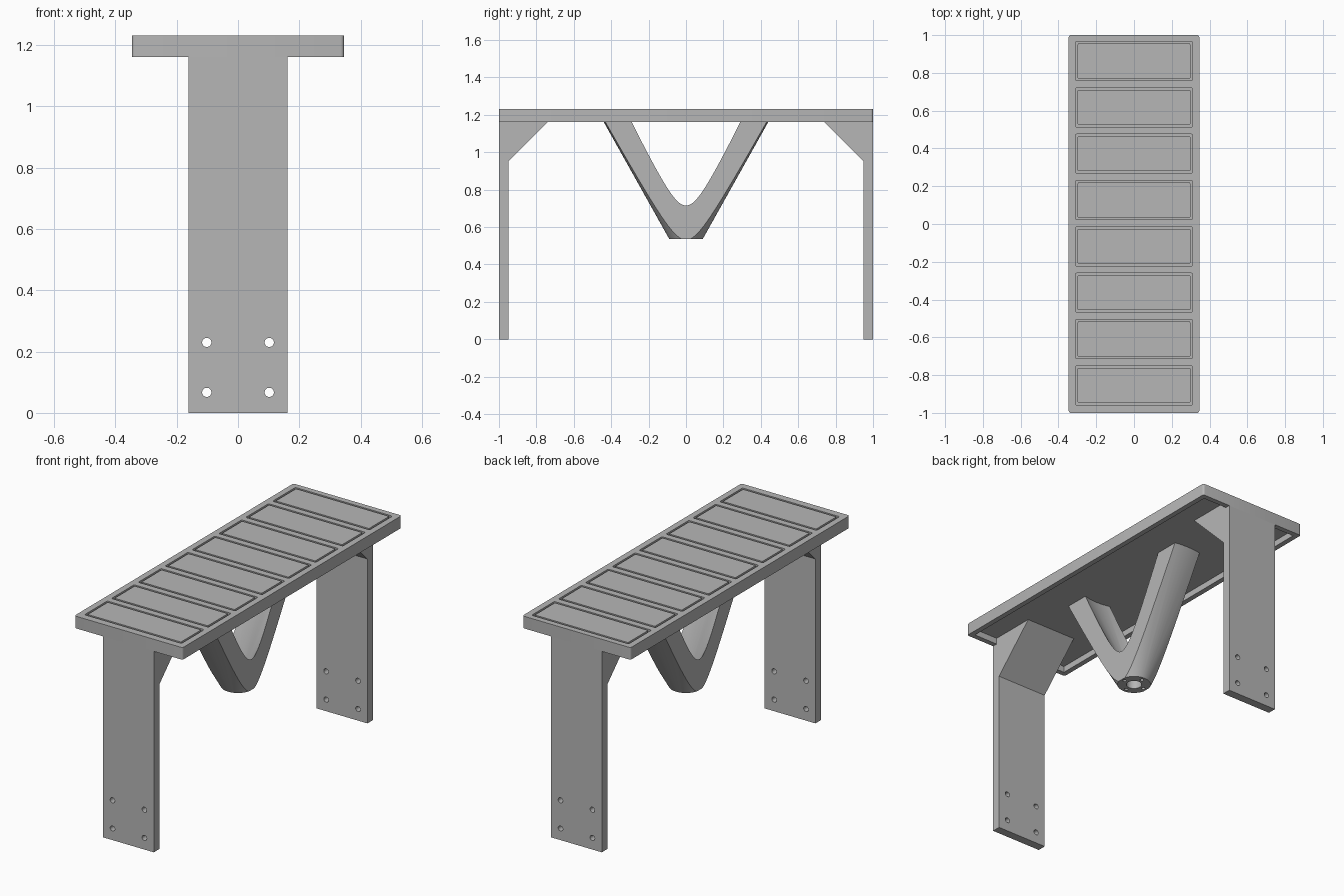
import bpy, bmesh, math
from mathutils import Matrix, Vector

cube = bpy.data.objects.get("Cube")
if cube:
    bpy.data.objects.remove(cube, do_unlink=True)

GREY = (0.47, 0.47, 0.47, 1.0)
mat = bpy.data.materials.new("satin grey")
mat.use_nodes = True
mat.diffuse_color = GREY
mat.node_tree.nodes["Principled BSDF"].inputs["Base Color"].default_value = GREY

TOP, UNDER, POCKET = 1.231, 1.161, 1.197   # slab top, rim underside, pocket ceiling
HALF_W, LEG_W = 0.346, 0.162


def finish(name, bm):
    bmesh.ops.recalc_face_normals(bm, faces=bm.faces)
    mesh = bpy.data.meshes.new(name)
    bm.to_mesh(mesh)
    bm.free()
    mesh.materials.append(mat)
    obj = bpy.data.objects.new(name, mesh)
    bpy.context.collection.objects.link(obj)
    return obj


def add_box(bm, lo, hi, corner=0.0):
    """Axis-aligned box, optionally with rounded vertical corners."""
    lo, hi = Vector(lo), Vector(hi)
    m = Matrix.Translation((lo + hi) / 2) @ Matrix.Diagonal((hi - lo).to_4d())
    verts = bmesh.ops.create_cube(bm, size=1, matrix=m)["verts"]
    if corner:
        edges = {e for v in verts for e in v.link_edges
                 if abs(e.verts[0].co.z - e.verts[1].co.z) > 1e-4}
        bmesh.ops.bevel(bm, geom=list(edges), offset=corner, segments=4,
                        profile=0.5, affect='EDGES')


def add_cone(bm, r1, r2, z1, z2, x=0, y=0, sides=96):
    bmesh.ops.create_cone(bm, cap_ends=True, segments=sides, radius1=r1, radius2=r2,
                          depth=z2 - z1, matrix=Matrix.Translation((x, y, (z1 + z2) / 2)))


def cut(obj, bm, operation='DIFFERENCE'):
    """Apply a boolean with a temporary cutter."""
    cutter = finish("cutter", bm)
    cutter.hide_render = True
    mod = obj.modifiers.new("cut", 'BOOLEAN')
    mod.operation, mod.solver, mod.object = operation, 'EXACT', cutter
    bpy.ops.object.select_all(action='DESELECT')
    bpy.context.view_layer.objects.active = obj
    obj.select_set(True)
    bpy.ops.object.modifier_apply(modifier=mod.name)
    bpy.data.objects.remove(cutter, do_unlink=True)


def smooth(obj):
    bpy.ops.object.select_all(action='DESELECT')
    bpy.context.view_layer.objects.active = obj
    obj.select_set(True)
    bpy.ops.object.shade_smooth_by_angle(angle=math.radians(30))


# Table top: rounded slab, hollow underneath, with eight shallow recesses
bm = bmesh.new()
add_box(bm, (-HALF_W, -1, UNDER), (HALF_W, 1, TOP), 0.012)
table_top = finish("table_top", bm)

bm = bmesh.new()
add_box(bm, (-HALF_W + 0.03, -0.97, UNDER - 0.1), (HALF_W - 0.03, 0.97, POCKET))
cut(table_top, bm)

centres = [0.004 + (i - 3.5) * 0.2453 for i in range(8)]
recess_floor, gap = TOP - 0.013, 0.012
bm = bmesh.new()
for c in centres:
    add_box(bm, (-0.31, c - 0.104, recess_floor), (0.31, c + 0.104, TOP + 0.05), 0.008)
cut(table_top, bm)
smooth(table_top)

# Panels seated in the recesses, leaving a thin groove around each
for i, c in enumerate(centres):
    bm = bmesh.new()
    add_box(bm, (-0.31 + gap, c - 0.104 + gap, recess_floor - 0.005),
            (0.31 - gap, c + 0.104 - gap, TOP), 0.004)
    smooth(finish(f"top_panel_{i + 1}", bm))

# End legs with integral gussets and four bolt holes each
PROFILE = [(-1, 0), (-0.95, 0), (-0.95, 0.95), (-0.7, POCKET + 0.003),
           (-0.98, POCKET + 0.003), (-0.98, UNDER), (-1, UNDER)]
for name, side in (("front_leg", 1), ("back_leg", -1)):
    bm = bmesh.new()
    face = bm.faces.new([bm.verts.new((-LEG_W, side * y, z)) for y, z in PROFILE])
    ext = bmesh.ops.extrude_face_region(bm, geom=[face])["geom"]
    bmesh.ops.translate(bm, vec=(2 * LEG_W, 0, 0),
                        verts=[v for v in ext if isinstance(v, bmesh.types.BMVert)])
    leg = finish(name, bm)
    bm = bmesh.new()
    for x in (-0.102, 0.102):
        for z in (0.067, 0.23):
            m = Matrix.Translation((x, -side * -0.975, z)) @ Matrix.Rotation(math.pi / 2, 4, 'X')
            m.translation.y = -0.975 * side
            bmesh.ops.create_cone(bm, cap_ends=True, segments=32, radius1=0.015,
                                  radius2=0.015, depth=0.2, matrix=m)
    cut(leg, bm)
    smooth(leg)

# Central V support: hollow cone trimmed flat on both sides
BASE, SLOPE = 0.537, 0.56
bm = bmesh.new()
add_cone(bm, 0.09, 0.09 + SLOPE * (POCKET - BASE), BASE, POCKET)
support = finish("v_support", bm)

bm = bmesh.new()
add_cone(bm, 0.002, 0.002 + 0.485 * 0.8, 0.54, 1.34)
cut(support, bm)

bm = bmesh.new()
add_box(bm, (-0.087, -1, 0.3), (0.087, 1, 1.5))
cut(support, bm, 'INTERSECT')

# Centre bore and four fixing holes in its base
bm = bmesh.new()
add_cone(bm, 0.042, 0.042, BASE - 0.1, 0.65, sides=48)
cut(support, bm)
bm = bmesh.new()
for k in range(4):
    a = k * math.pi / 2
    add_cone(bm, 0.01, 0.01, BASE - 0.1, BASE + 0.05,
             0.066 * math.cos(a), 0.066 * math.sin(a), 20)
cut(support, bm)
smooth(support)
